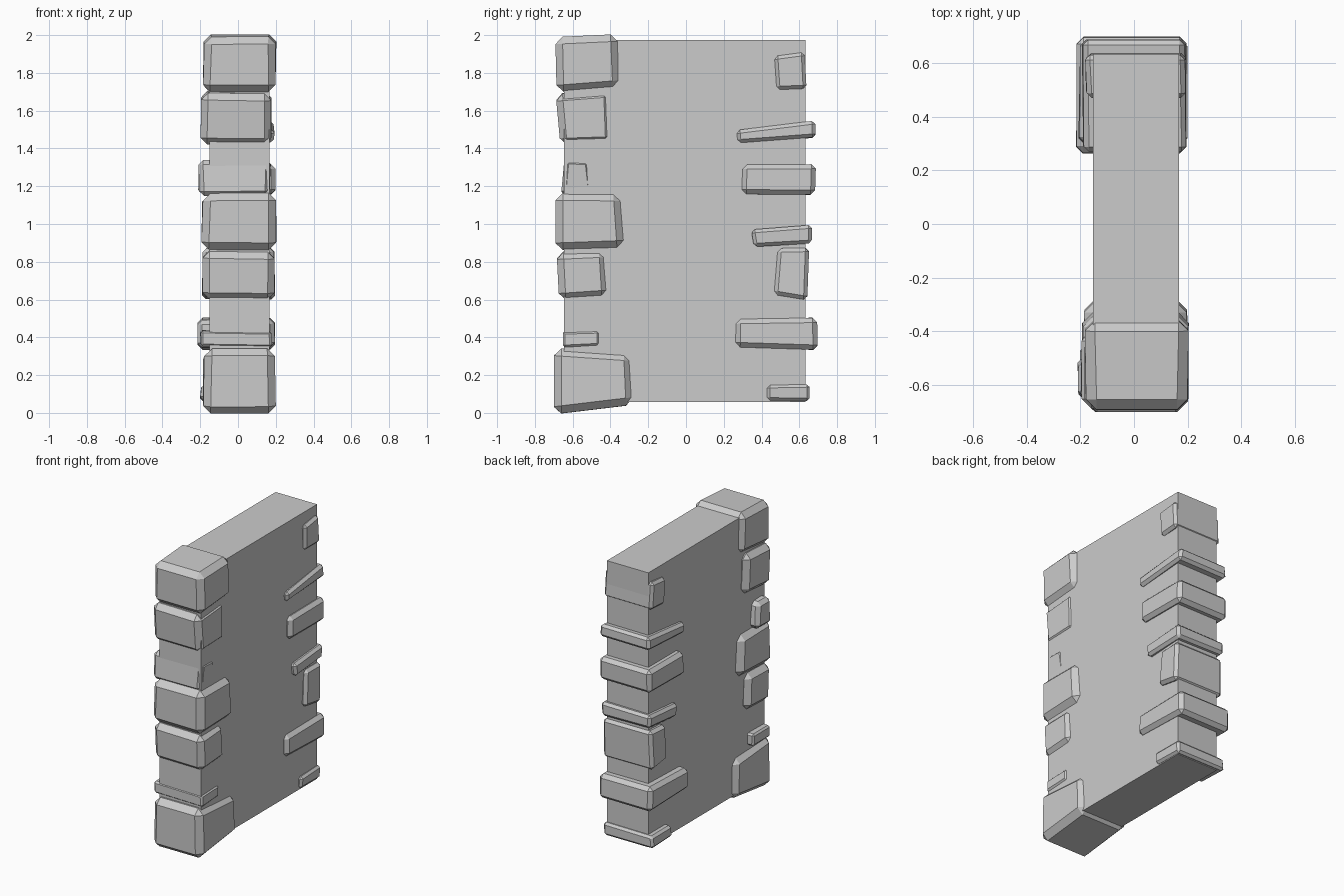
import bpy, bmesh, random

random.seed(4)


def make_object(name, bm):
    bmesh.ops.recalc_face_normals(bm, faces=bm.faces)
    mesh = bpy.data.meshes.new(name)
    bm.to_mesh(mesh)
    bm.free()
    obj = bpy.data.objects.new(name, mesh)
    bpy.context.collection.objects.link(obj)
    return obj


def stone(name, x0, x1, profile, bevel):
    """Chipped block: a four-point side profile (y, z) spanned from x0 to x1."""
    bm = bmesh.new()
    rings = []
    for x in (x0, x1):
        rings.append([bm.verts.new((x + random.uniform(-.006, .006), y,
                                    z + random.uniform(-.004, .004)))
                      for y, z in profile])
    a, b = rings
    bm.faces.new(a)
    bm.faces.new(b[::-1])
    for i in range(4):
        j = (i + 1) % 4
        bm.faces.new((a[i], b[i], b[j], a[j]))
    bmesh.ops.bevel(bm, geom=bm.edges[:], offset=bevel, segments=1,
                    affect='EDGES', clamp_overlap=True)
    return make_object(name, bm)


# Plain wall slab
bm = bmesh.new()
bmesh.ops.create_cube(bm, size=1)
for v in bm.verts:
    v.co.x = 0.168 if v.co.x > 0 else -0.152
    v.co.y = 0.633 if v.co.y > 0 else -0.647
    v.co.z = 1.975 if v.co.z > 0 else 0.058
make_object("wall_slab", bm)

# Chunky stones up the front edge: x range, side profile, chamfer
front = [
    (-.182, .198, [(-.70, -.005), (-.278, .045), (-.29, .318), (-.70, .34)], .04),
    (-.200, .176, [(-.652, .35), (-.46, .355), (-.46, .437), (-.652, .432)], .012),
    (-.192, .192, [(-.672, .597), (-.41, .615), (-.425, .862), (-.685, .852)], .036),
    (-.190, .203, [(-.692, .862), (-.325, .875), (-.345, 1.16), (-.692, 1.165)], .04),
    (-.208, .171, [(-.662, 1.15), (-.49, 1.16), (-.51, 1.335), (-.644, 1.34)], .025),
    (-.195, .178, [(-.665, 1.42), (-.39, 1.43), (-.40, 1.705), (-.69, 1.69)], .036),
    (-.182, .203, [(-.685, 1.70), (-.35, 1.725), (-.362, 2.008), (-.692, 1.99)], .038),
]
for n, (x0, x1, prof, bev) in enumerate(front, 1):
    stone(f"front_stone_{n}", x0, x1, prof, bev)

# Flatter stones up the back edge
back = [
    (-.198, .188, [(.43, .067), (.655, .063), (.655, .148), (.43, .147)], .015),
    (-.210, .190, [(.262, .348), (.698, .335), (.694, .502), (.265, .495)], .025),
    (-.188, .192, [(.466, .625), (.642, .597), (.652, .872), (.486, .868)], .02),
    (-.190, .195, [(.36, .878), (.667, .90), (.667, .995), (.345, .967)], .018),
    (-.205, .195, [(.295, 1.158), (.683, 1.158), (.688, 1.318), (.30, 1.312)], .024),
    (-.190, .192, [(.274, 1.43), (.687, 1.46), (.684, 1.545), (.268, 1.50)], .018),
    (-.180, .190, [(.48, 1.71), (.638, 1.717), (.628, 1.907), (.468, 1.892)], .018),
]
for n, (x0, x1, prof, bev) in enumerate(back, 1):
    stone(f"back_stone_{n}", x0, x1, prof, bev)
